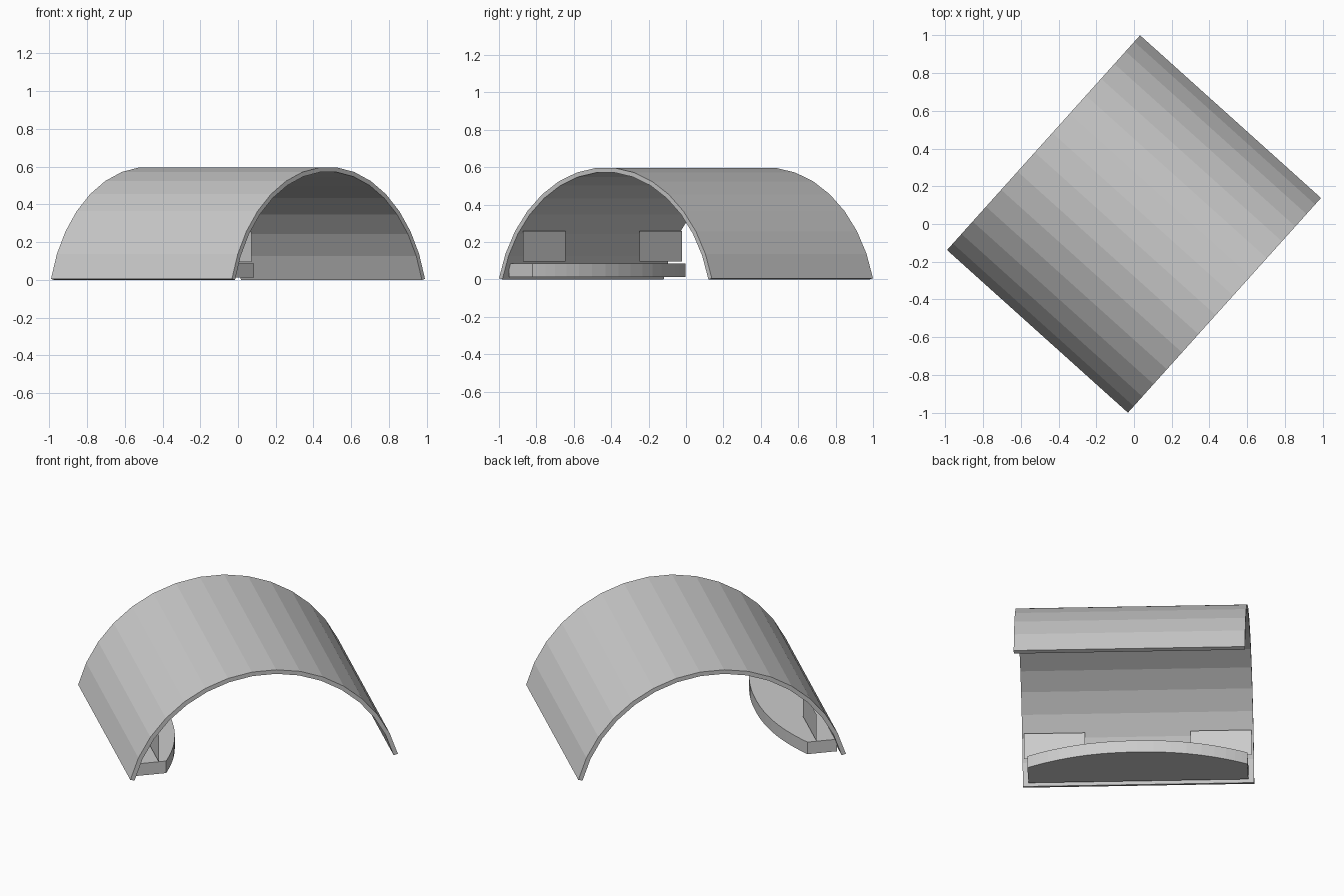
import bpy, bmesh
from math import sin, cos, radians

if "Cube" in bpy.data.objects:
    bpy.data.objects.remove(bpy.data.objects["Cube"])

TURN = radians(48.04)      # whole model is turned about z
R_OUT, R_IN, CZ = 0.79, 0.765, -0.191
HALF_ANGLE, SEGS, HALF_LEN = 75.54, 15, 0.6445


def make_object(name, points, extrude=None):
    """One polygon, optionally extruded along a vector."""
    bm = bmesh.new()
    face = bm.faces.new([bm.verts.new(p) for p in points])
    if extrude:
        res = bmesh.ops.extrude_face_region(bm, geom=[face], use_keep_orig=True)
        moved = [g for g in res["geom"] if isinstance(g, bmesh.types.BMVert)]
        bmesh.ops.translate(bm, verts=moved, vec=extrude)
        bmesh.ops.recalc_face_normals(bm, faces=bm.faces)
    mesh = bpy.data.meshes.new(name)
    bm.to_mesh(mesh)
    bm.free()
    ob = bpy.data.objects.new(name, mesh)
    bpy.context.collection.objects.link(ob)
    ob.rotation_euler.z = TURN
    return ob


def arc(radius):
    angles = [radians(HALF_ANGLE * (2 * i / SEGS - 1)) for i in range(SEGS + 1)]
    return [(radius * sin(a), -HALF_LEN, CZ + radius * cos(a)) for a in angles]


# Arched shell: faceted barrel section with radial bottom edges
make_object("arched_shell", arc(R_OUT) + arc(R_IN)[::-1], (0, 2 * HALF_LEN, 0))

# Low shelf along one wall, with a bowed inner edge
N, W = 20, 0.613
shelf = [(-0.722, W, 0.012), (-0.722, -W, 0.012)]
for i in range(N + 1):
    s = -cos(radians(180 * i / N))
    shelf.append((-0.553 + 0.155 * (1 - abs(s) ** 2.2), W * s, 0.012))
make_object("bowed_shelf", shelf, (0, 0, 0.074))

# Thin upright panels above the shelf, one at each end
for label, side in (("left", 1), ("right", -1)):
    y0, y1 = 0.635 * side, 0.295 * side
    make_object(label + "_panel", [(-0.6, y0, 0.096), (-0.6, y1, 0.096),
                                   (-0.6, y1, 0.258), (-0.6, y0, 0.258)])
